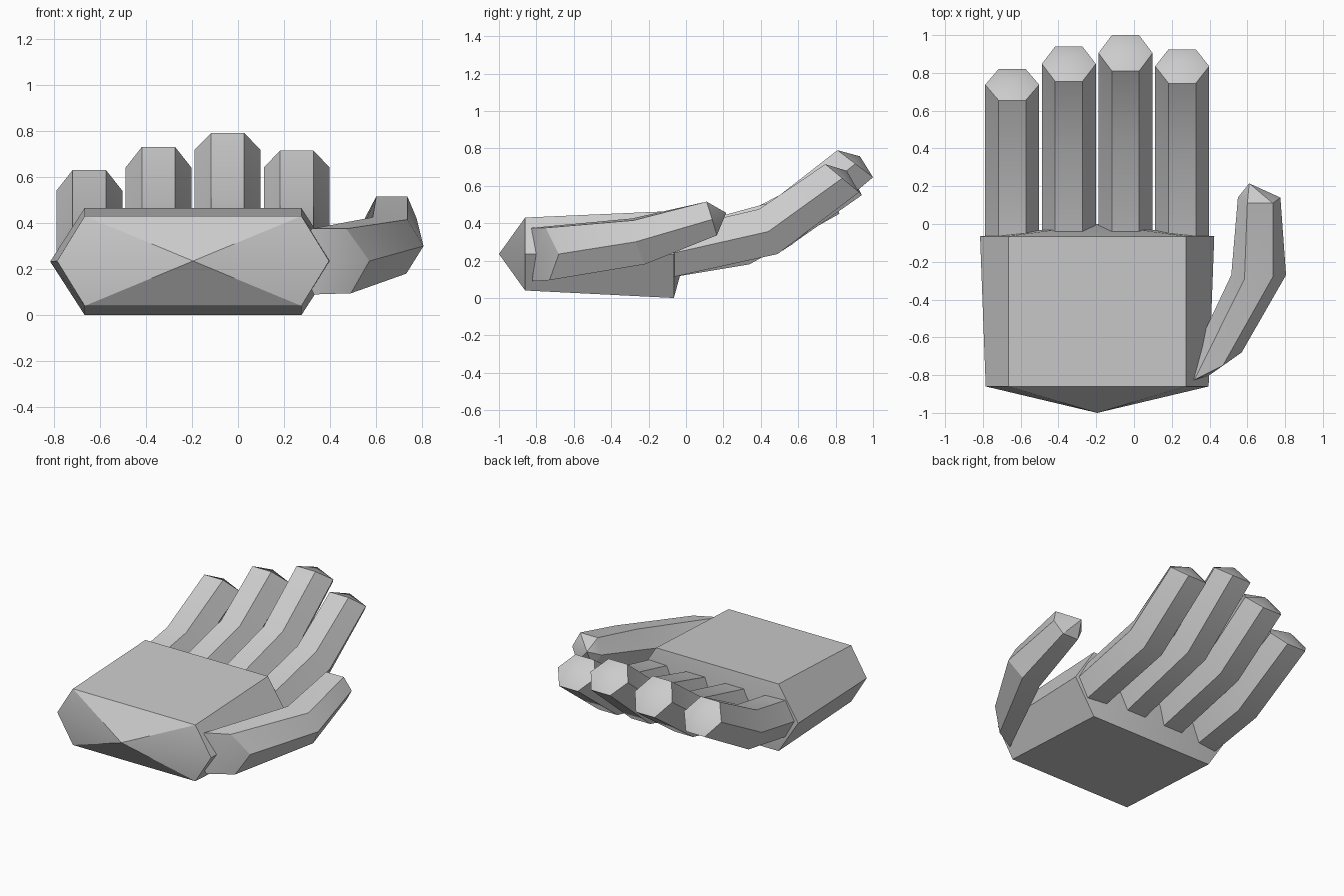
import bpy
import bmesh
import math

old = bpy.data.objects.get("Cube")
if old:
    bpy.data.objects.remove(old, do_unlink=True)

# One plain grey for the whole hand
grey = bpy.data.materials.new("light grey")
grey.use_nodes = True
colour = (0.6, 0.6, 0.6, 1.0)
grey.diffuse_color = colour
grey.node_tree.nodes["Principled BSDF"].inputs["Base Color"].default_value = colour


def loft(name, start, rings, end):
    """Skin six-sided rings and close both ends with a fan to a point."""
    bm = bmesh.new()
    loops = [[bm.verts.new(p) for p in ring] for ring in rings]
    for a, b in zip(loops, loops[1:]):
        for i in range(6):
            j = (i + 1) % 6
            bm.faces.new((a[i], a[j], b[j], b[i]))
    for point, loop in ((start, loops[0]), (end, loops[-1])):
        apex = bm.verts.new(point)
        for i in range(6):
            bm.faces.new((loop[i], loop[(i + 1) % 6], apex))
    bmesh.ops.recalc_face_normals(bm, faces=bm.faces)
    mesh = bpy.data.meshes.new(name)
    bm.to_mesh(mesh)
    bm.free()
    mesh.materials.append(grey)
    obj = bpy.data.objects.new(name, mesh)
    bpy.context.collection.objects.link(obj)
    bpy.ops.object.select_all(action='DESELECT')
    obj.select_set(True)
    bpy.context.view_layer.objects.active = obj
    bpy.ops.object.shade_smooth_by_angle(angle=math.radians(30))
    return obj


def hexagon(x, flat, wide, top, bottom):
    """Hexagon with flat top and bottom edges; top and bottom are (y, z)."""
    (ty, tz), (by, bz) = top, bottom
    my, mz = (ty + by) / 2, (tz + bz) / 2
    return [(x - flat, ty, tz), (x + flat, ty, tz), (x + wide, my, mz),
            (x + flat, by, bz), (x - flat, by, bz), (x - wide, my, mz)]


# Palm: wide hexagonal block with pointed wrist and shallow knuckle end
PX = -0.195
loft("palm", (PX, -1.0, 0.235),
     [hexagon(PX, 0.47, 0.59, (-0.86, 0.43), (-0.86, 0.04)),
      hexagon(PX, 0.47, 0.62, (-0.065, 0.465), (-0.065, 0.0))],
     (PX, 0.0, 0.235))

# Fingers: x, then top and bottom (y, z) of the knuckle and the tip
fingers = {
    "little_finger": (-0.645, (0.25, 0.42), (0.34, 0.18), (0.655, 0.63), (0.82, 0.45)),
    "ring_finger": (-0.345, (0.41, 0.485), (0.52, 0.255), (0.755, 0.73), (0.94, 0.55)),
    "middle_finger": (-0.045, (0.45, 0.51), (0.56, 0.28), (0.81, 0.79), (1.0, 0.645)),
    "index_finger": (0.255, (0.39, 0.475), (0.49, 0.235), (0.745, 0.715), (0.925, 0.565)),
}
for name, (x, k_top, k_bottom, t_top, t_bottom) in fingers.items():
    rings = [hexagon(x, 0.072, 0.143, top, bottom) for top, bottom in
             (((-0.1, 0.36), (-0.08, 0.11)), (k_top, k_bottom), (t_top, t_bottom))]
    tip = (x, (t_top[0] + t_bottom[0]) / 2 + 0.025, (t_top[1] + t_bottom[1]) / 2 + 0.04)
    loft(name, (x, -0.1, 0.235), rings, tip)

# Thumb: bends outward from the wrist side, then forward
loft("thumb", (0.40, -0.80, 0.235), [
    [(0.32, -0.825, 0.375), (0.47, -0.75, 0.375), (0.57, -0.68, 0.235),
     (0.49, -0.73, 0.095), (0.33, -0.82, 0.09), (0.25, -0.83, 0.235)],
    [(0.585, -0.29, 0.425), (0.735, -0.28, 0.415), (0.805, -0.27, 0.30),
     (0.73, -0.22, 0.18), (0.58, -0.23, 0.18), (0.515, -0.27, 0.31)],
    [(0.60, 0.11, 0.515), (0.735, 0.11, 0.515), (0.775, 0.14, 0.42),
     (0.72, 0.165, 0.335), (0.60, 0.165, 0.335), (0.55, 0.14, 0.42)],
], (0.61, 0.215, 0.455))
